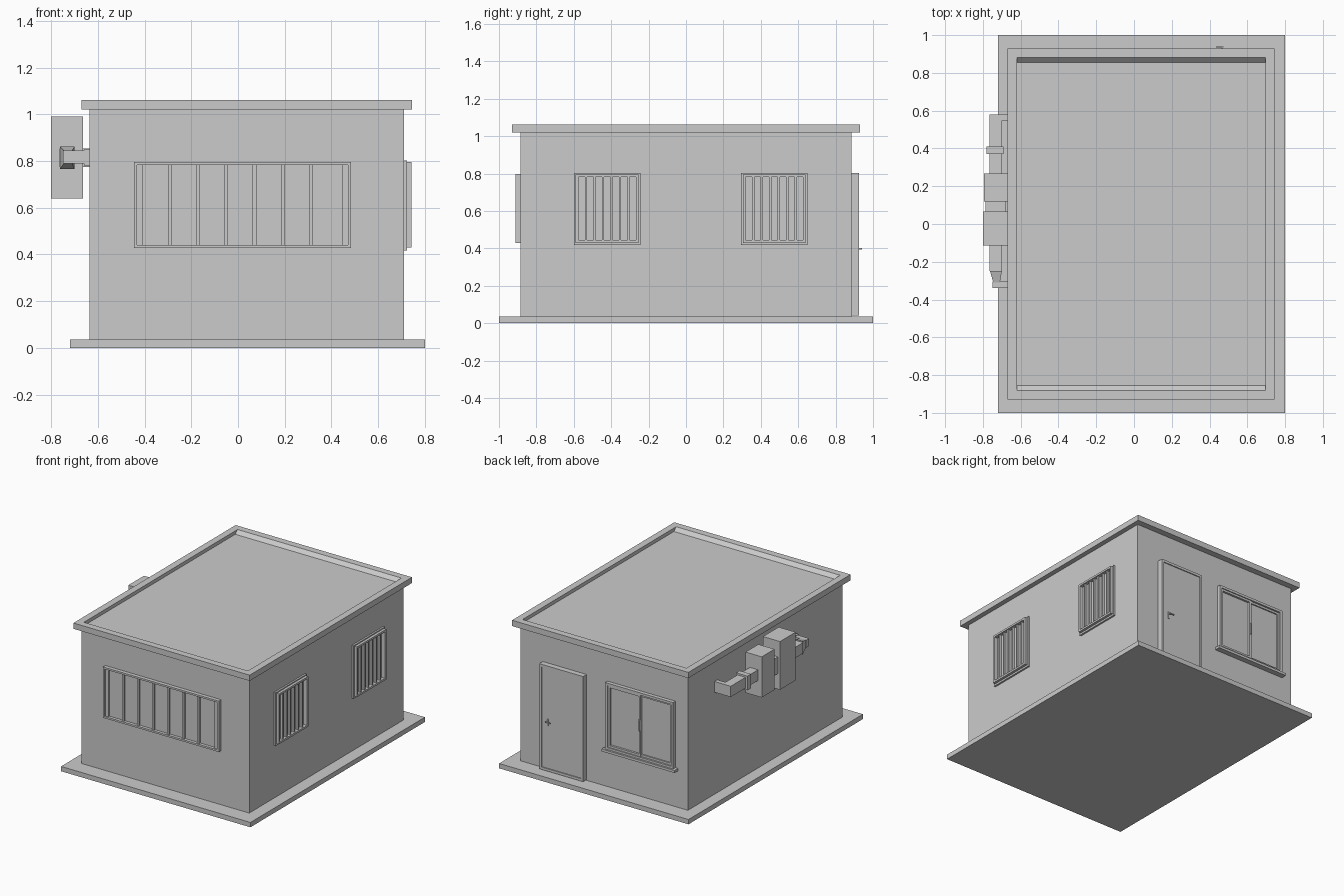
import bpy, bmesh

if "Cube" in bpy.data.objects:
    bpy.data.objects.remove(bpy.data.objects["Cube"])


def make(name, verts, faces):
    me = bpy.data.meshes.new(name)
    me.from_pydata(verts, [], faces)
    bm = bmesh.new()
    bm.from_mesh(me)
    bmesh.ops.recalc_face_normals(bm, faces=bm.faces)
    bm.to_mesh(me)
    bm.free()
    ob = bpy.data.objects.new(name, me)
    bpy.context.collection.objects.link(ob)
    return ob


QUADS = [(0, 1, 2, 3), (7, 6, 5, 4), (0, 4, 5, 1), (1, 5, 6, 2), (2, 6, 7, 3), (3, 7, 4, 0)]


def box(name, x, y, z):
    """Box from (min, max) ranges."""
    return make(name, [(a, b, c) for c in z for a, b in
                       ((x[0], y[0]), (x[1], y[0]), (x[1], y[1]), (x[0], y[1]))], QUADS)


def wall_box(name, axis, u, z, d):
    """Box on a wall: u runs along the wall, d is the depth range."""
    return box(name, u, d, z) if axis == 'y' else box(name, d, u, z)


def frame(name, axis, u, z, d, w):
    """Mitre-free rectangular frame with border width w."""
    wall_box(name + "_bottom", axis, u, (z[0], z[0] + w), d)
    wall_box(name + "_top", axis, u, (z[1] - w, z[1]), d)
    for side, a in (("a", u[0]), ("b", u[1] - w)):
        wall_box(name + "_side_" + side, axis, (a, a + w), (z[0] + w, z[1] - w), d)


# Base slab, walls and roof with a recessed top
box("base_slab", (-.72, .80), (-1, 1), (0, .035))
box("walls", (-.635, .71), (-.885, .885), (.035, 1.02))
roof = box("roof", (-.67, .745), (-.93, .93), (1.02, 1.062))
bm = bmesh.new()
bm.from_mesh(roof.data)
top = max(bm.faces, key=lambda f: f.calc_center_median().z)
inner = bmesh.ops.inset_individual(bm, faces=[top], thickness=.07)
hole = bmesh.ops.extrude_discrete_faces(bm, faces=[top])["faces"][0]
for v in hole.verts:
    v.co.z -= .025
    v.co.y *= .835 / .86
for v in bm.verts:
    if abs(abs(v.co.y) - .86) < .002:
        v.co.y *= .835 / .86
bm.to_mesh(roof.data)
bm.free()

# Long front window with seven panes
frame("front_window_frame", 'y', (-.445, .485), (.428, .797), (-.912, -.885), .013)
wall_box("front_window_glass", 'y', (-.435, .475), (.44, .785), (-.89, -.88))
for i in range(6):
    x = -.292 + i * .121
    wall_box(f"front_mullion_{i}", 'y', (x - .008, x + .008), (.441, .784), (-.904, -.885))
wall_box("front_jamb_left", 'y', (-.432, -.408), (.441, .784), (-.904, -.885))
wall_box("front_jamb_right", 'y', (.445, .472), (.441, .784), (-.904, -.885))

# Two barred windows on the right wall
for n, y in (("near", -.422), ("far", .472)):
    frame(f"{n}_window_surround", 'x', (y - .178, y + .178), (.417, .803), (.705, .723), .02)
    frame(f"{n}_window_grille", 'x', (y - .168, y + .168), (.43, .795), (.715, .742), .014)
    wall_box(f"{n}_window_glass", 'x', (y - .16, y + .16), (.43, .79), (.70, .714))
    for i in range(6):
        b = y - .113 + i * .0455
        wall_box(f"{n}_bar_{i}", 'x', (b - .006, b + .006), (.44, .785), (.718, .734))

# Back door with lever handle
frame("door_frame", 'y', (.178, .53), (.04, .803), (.885, .925), .018)
box("door_leaf", (.19, .52), (.88, .918), (.042, .79))
box("door_handle_plate", (.462, .474), (.915, .924), (.365, .415))
box("door_handle_stem", (.464, .472), (.92, .94), (.394, .402))
box("door_handle_lever", (.435, .474), (.934, .94), (.394, .402))

# Back sliding window
frame("slider_frame", 'y', (-.535, .01), (.315, .80), (.885, .912), .018)
box("slider_sill", (-.555, .03), (.885, .925), (.30, .318))
box("slider_glass", (-.52, 0), (.88, .89), (.32, .79))
for n, x, d in (("left", (-.27, -.008), .905), ("right", (-.517, -.255), .899)):
    frame(f"slider_sash_{n}", 'y', x, (.333, .782), (.885, d), .015)
box("slider_handle", (-.267, -.257), (.9, .914), (.52, .60))

# Ventilation duct run on the left wall
D = (.775, .853)
box("duct_main", (-.765, -.70), (-.25, .58), D)
box("duct_wall_end", (-.72, -.63), (.548, .58), D)
box("duct_collar", (-.78, -.69), (.37, .41), (.762, .866))
box("duct_coupling", (-.785, -.68), (.06, .125), (.755, .875))
box("filter_box", (-.795, -.665), (.12, .267), (.66, .955))
box("fan_box", (-.80, -.663), (-.115, .065), (.64, .99))
# Tapered reducer leading to the thinner wall pipe
make("duct_reducer",
     [(x, y, z) for y, xs, zs in ((-.25, (-.762, -.70), (.766, .862)), (-.31, (-.745, -.71), (.79, .845)))
      for x, z in ((xs[0], zs[0]), (xs[1], zs[0]), (xs[1], zs[1]), (xs[0], zs[1]))], QUADS)
box("outlet_pipe", (-.75, -.63), (-.34, -.305), (.79, .845))
box("outlet_flange", (-.66, -.63), (-.346, -.30), (.782, .85))
